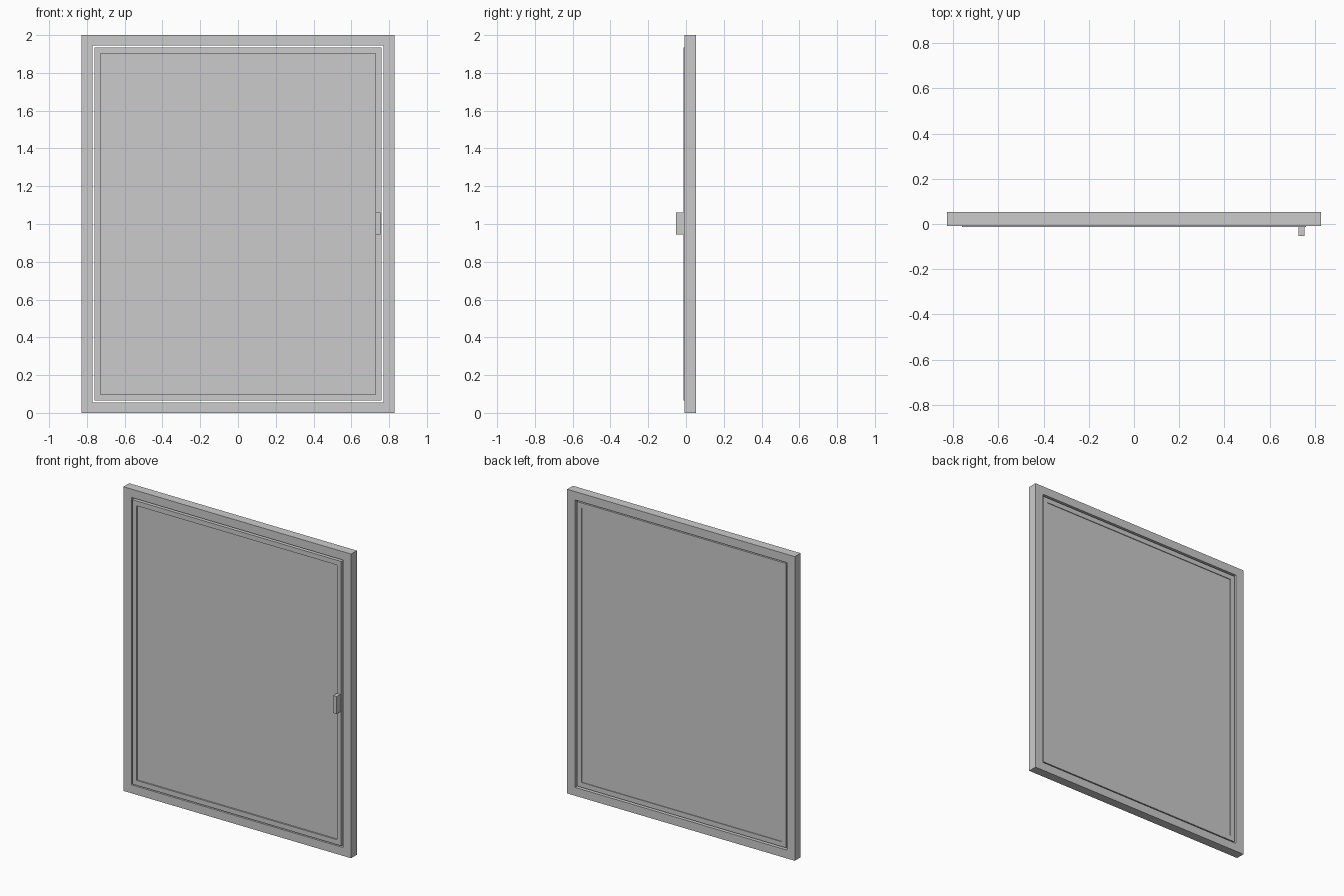
import bpy
import bmesh

cube = bpy.data.objects.get("Cube")
if cube:
    bpy.data.objects.remove(cube, do_unlink=True)

# One flat colour for every part
GREY = (0.6, 0.6, 0.6, 1)
grey = bpy.data.materials.new("light_grey")
grey.use_nodes = True
grey.diffuse_color = GREY
grey.node_tree.nodes["Principled BSDF"].inputs["Base Color"].default_value = GREY

MID_Z = 1.0


def finish(name, bm):
    bmesh.ops.recalc_face_normals(bm, faces=bm.faces)
    mesh = bpy.data.meshes.new(name)
    bm.to_mesh(mesh)
    bm.free()
    mesh.materials.append(grey)
    obj = bpy.data.objects.new(name, mesh)
    bpy.context.collection.objects.link(obj)
    return obj


def loop(bm, half_w, half_h, y):
    corners = ((-1, -1), (1, -1), (1, 1), (-1, 1))
    return [bm.verts.new((sx * half_w, y, MID_Z + sz * half_h)) for sx, sz in corners]


def border(name, outer, inner, front, back):
    """Rectangular ring with a square cross-section."""
    bm = bmesh.new()
    loops = [loop(bm, *outer, front), loop(bm, *inner, front),
             loop(bm, *inner, back), loop(bm, *outer, back)]
    for a, b in zip(loops, loops[1:] + loops[:1]):
        for i in range(4):
            j = (i + 1) % 4
            bm.faces.new((a[i], a[j], b[j], b[i]))
    return finish(name, bm)


def box(name, low, high):
    bm = bmesh.new()
    bmesh.ops.create_cube(bm, size=1)
    for v in bm.verts:
        v.co = [h if c > 0 else l for c, l, h in zip(v.co, low, high)]
    return finish(name, bm)


# Fixed outer frame
border("outer_frame", (0.828, 1.0), (0.77, 0.945), -0.008, 0.052)

# Opening sash, separated by a narrow gap and standing slightly proud
border("sash", (0.76, 0.935), (0.728, 0.903), -0.013, 0.047)

# Pane set back between the sash bars
box("pane", (-0.728, -0.003, 0.097), (0.728, 0.042, 1.903))

# Handle on the left sash bar
box("handle", (0.728, -0.052, 0.945), (0.754, -0.013, 1.06))
